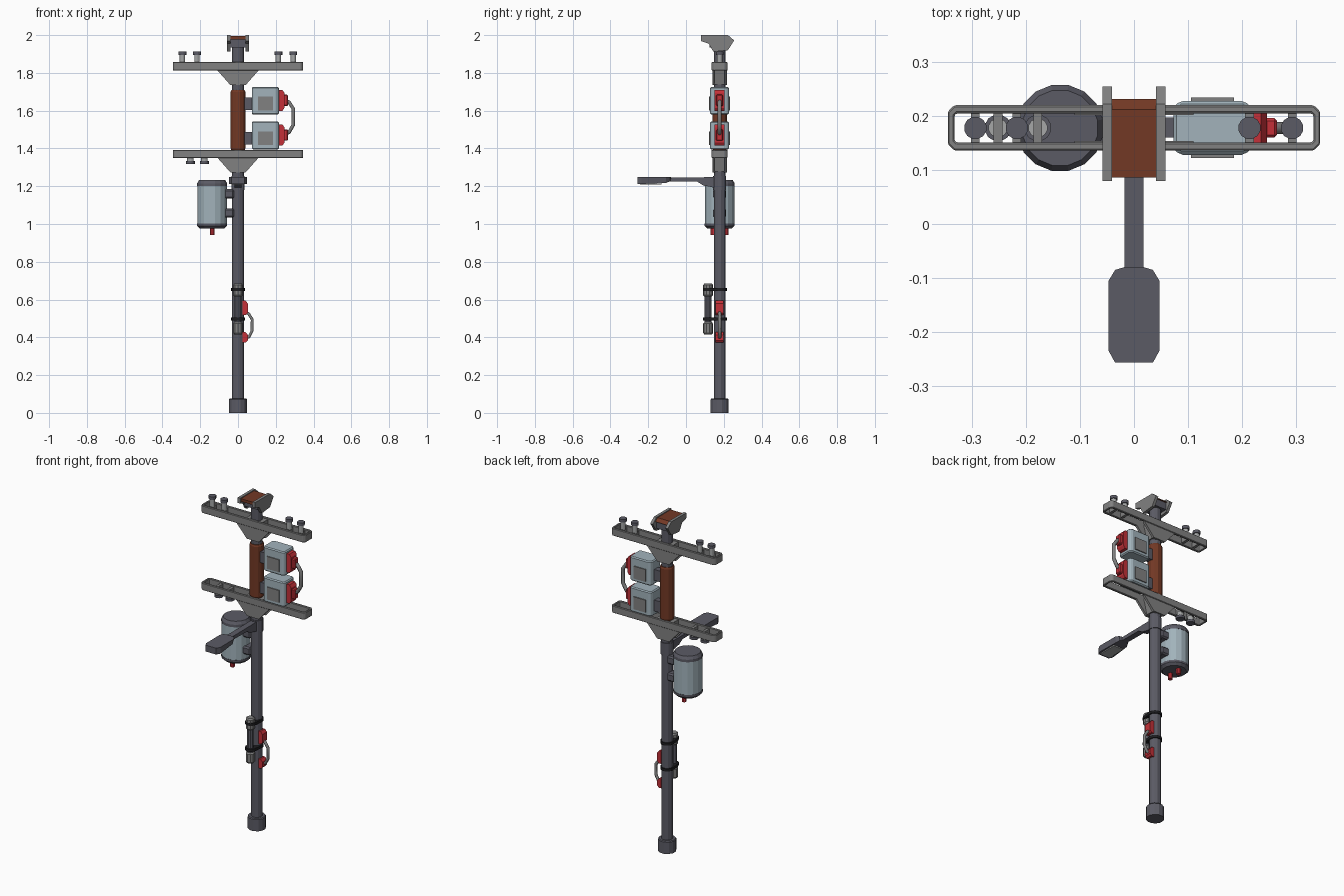
import bpy, bmesh, math
from mathutils import Vector, Matrix

cube = bpy.data.objects.get("Cube")
if cube:
    bpy.data.objects.remove(cube, do_unlink=True)


def material(name, r, g, b):
    m = bpy.data.materials.new(name)
    m.use_nodes = True
    m.diffuse_color = (r, g, b, 1)
    m.node_tree.nodes["Principled BSDF"].inputs["Base Color"].default_value = (r, g, b, 1)
    return m


SLATE = material("slate metal", 0.105, 0.105, 0.13)
GREY = material("mid grey", 0.22, 0.22, 0.22)
PALE = material("pale grey", 0.38, 0.39, 0.39)
BLUE = material("pale blue", 0.36, 0.45, 0.5)
RUST = material("rust brown", 0.17, 0.04, 0.018)
RED = material("red", 0.55, 0.03, 0.04)
BLACK = material("black", 0.012, 0.012, 0.014)

PY = 0.178  # pole axis in y


def finish(name, bm, mat, bevel=0):
    bmesh.ops.recalc_face_normals(bm, faces=bm.faces)
    me = bpy.data.meshes.new(name)
    bm.to_mesh(me)
    bm.free()
    me.materials.append(mat)
    ob = bpy.data.objects.new(name, me)
    bpy.context.collection.objects.link(ob)
    if bevel:
        mod = ob.modifiers.new("bevel", "BEVEL")
        mod.width = bevel
        mod.segments = 1
        mod.limit_method = "ANGLE"
    return ob


def box(name, x, y, z, mat, bevel=0):
    """Box from (low, high) pairs."""
    bm = bmesh.new()
    bmesh.ops.create_cube(bm, size=1)
    for v in bm.verts:
        v.co = Vector([sum(r) / 2 + c * (r[1] - r[0]) for c, r in zip(v.co, (x, y, z))])
    return finish(name, bm, mat, bevel)


def lathe(name, x, y, profile, mat, sides=12):
    """Closed turned solid from (radius, z) points, bottom to top."""
    bm = bmesh.new()
    rings = []
    for r, z in profile:
        angles = [(i + 0.5) * math.tau / sides for i in range(sides)]
        rings.append([bm.verts.new((x + r * math.cos(a), y + r * math.sin(a), z)) for a in angles])
    for a, b in zip(rings, rings[1:]):
        for i in range(sides):
            j = (i + 1) % sides
            bm.faces.new((a[i], a[j], b[j], b[i]))
    bm.faces.new(rings[0])
    bm.faces.new(rings[-1])
    return finish(name, bm, mat)


def rod(name, x, y, z0, z1, r, mat, sides=12):
    return lathe(name, x, y, [(r, z0), (r, z1)], mat, sides)


def prism(name, pts, axis, lo, hi, mat, bevel=0):
    """Outline extruded along an axis; outline uses the other two axes in order."""
    bm = bmesh.new()

    def place(p, h):
        c = list(p)
        c.insert("xyz".index(axis), h)
        return bm.verts.new(c)
    a = [place(p, lo) for p in pts]
    b = [place(p, hi) for p in pts]
    n = len(pts)
    bm.faces.new(a)
    bm.faces.new(b)
    for i in range(n):
        bm.faces.new((a[i], a[(i + 1) % n], b[(i + 1) % n], b[i]))
    return finish(name, bm, mat, bevel)


def tube(name, pts, r, mat):
    """Square-section bent bar through the points."""
    cu = bpy.data.curves.new(name, "CURVE")
    cu.dimensions = "3D"
    cu.bevel_depth = r
    cu.bevel_resolution = 1
    cu.use_fill_caps = True
    sp = cu.splines.new("POLY")
    sp.points.add(len(pts) - 1)
    for p, c in zip(sp.points, pts):
        p.co = (*c, 1)
    cu.materials.append(mat)
    ob = bpy.data.objects.new(name, cu)
    bpy.context.collection.objects.link(ob)
    return ob


# Pole, foot and sleeve
rod("pole", 0, PY, 0.03, 1.96, 0.032, SLATE)
lathe("pole_foot", 0, PY, [(0.05, 0), (0.05, 0.07), (0.046, 0.075)], SLATE)
lathe("rust_sleeve", 0, PY, [(0.036, 1.39), (0.04, 1.4), (0.04, 1.7), (0.036, 1.71)], RUST)
rod("lamp_collar", 0, PY, 1.18, 1.255, 0.036, SLATE)


# Crossarms: hollow frame, gusset plates and a clamp round the pole
def crossarm(label, z0, z1, z_low):
    def outline(hx, hy, c):
        return [(sx * (hx - dx), PY + sy * (hy - dy)) for sx, sy, order in
                ((1, 1, 0), (-1, 1, 1), (-1, -1, 0), (1, -1, 1))
                for dx, dy in (((0, c), (c, 0)) if not order else ((c, 0), (0, c)))]
    bm = bmesh.new()
    loops = [[bm.verts.new((*p, z)) for p in pts] for pts, z in (
        (outline(0.345, 0.042, 0.012), z0), (outline(0.345, 0.042, 0.012), z1),
        (outline(0.333, 0.027, 0.004), z1), (outline(0.333, 0.027, 0.004), z0))]
    for k in range(4):
        a, b = loops[k], loops[(k + 1) % 4]
        for i in range(8):
            j = (i + 1) % 8
            bm.faces.new((a[i], a[j], b[j], b[i]))
    finish(label + "_crossarm_frame", bm, GREY, 0.003)
    plate = [(-0.11, z0 + 0.002), (0.11, z0 + 0.002), (0.04, z_low), (-0.04, z_low)]
    for side, s in (("front", -1), ("back", 1)):
        y = sorted((PY + s * 0.038, PY + s * 0.024))
        prism(f"{label}_{side}_gusset", plate, "y", *y, GREY)
    prism(label + "_pole_clamp", [(-0.055, z1 - 0.006), (0.055, z1 - 0.006), (0.055, z0),
                                  (0.038, z_low + 0.004), (-0.038, z_low + 0.004), (-0.055, z0)],
          "y", PY - 0.034, PY + 0.034, GREY)


crossarm("upper", 1.812, 1.857, 1.735)
crossarm("lower", 1.35, 1.393, 1.273)

# Insulators above the upper arm and below the lower arm
for x in (-0.294, -0.217, 0.214, 0.293):
    box("insulator_crossbar", (x - 0.008, x + 0.008), (PY - 0.03, PY + 0.03), (1.82, 1.85), GREY)
    rod("insulator_stem", x, PY, 1.845, 1.896, 0.015, PALE)
    rod("insulator_cap", x, PY, 1.894, 1.912, 0.021, SLATE)
for x in (-0.252, -0.178):
    box("lower_insulator_bar", (x - 0.008, x + 0.008), (PY - 0.03, PY + 0.03), (1.355, 1.385), GREY)
    rod("lower_insulator_stem", x, PY, 1.33, 1.36, 0.018, PALE)
    rod("lower_insulator_cap", x, PY, 1.318, 1.333, 0.025, SLATE)

# Pole head: two cheek plates with a rust strip between
cheek = [(0.08, 2.0), (0.222, 2.0), (0.255, 1.972), (0.222, 1.92), (0.145, 1.912),
         (0.12, 1.955), (0.08, 1.968)]
for side, s in (("left", 1), ("right", -1)):
    prism(f"{side}_head_cheek", cheek, "x", *sorted((s * 0.041, s * 0.058)), GREY)
prism("head_rust_strip", [(0.086, 1.978), (0.086, 1.995), (0.212, 1.995), (0.232, 1.978)],
      "x", -0.042, 0.042, RUST)
box("head_core", (-0.042, 0.042), (0.125, 0.222), (1.935, 1.979), SLATE)

# Switch boxes with pole brackets, door panels and red sockets
for label, z0, z1 in (("upper", 1.58, 1.725), ("lower", 1.395, 1.543)):
    zm = (z0 + z1) / 2 - 0.015
    prism(label + "_switch_box", [(0.085, 0.128), (0.205, 0.128), (0.217, 0.14), (0.217, 0.216),
                                  (0.205, 0.228), (0.085, 0.228), (0.073, 0.216), (0.073, 0.14)],
          "z", z0, z1, BLUE, 0.006)
    box(label + "_box_bracket", (0.025, 0.08), (0.16, 0.197), (zm - 0.033, zm + 0.033), SLATE)
    for y in (0.126, 0.230):
        box(label + "_box_panel", (0.106, 0.185), (y - 0.004, y + 0.004), (zm - 0.037, zm + 0.037), GREY)
    zc = (z0 + z1) / 2 + 0.002
    prism(label + "_red_socket", [(0.212, zc - 0.056), (0.235, zc - 0.056), (0.246, zc - 0.04),
                                  (0.246, zc + 0.04), (0.235, zc + 0.056), (0.212, zc + 0.056)],
          "y", 0.151, 0.205, RED)
    box(label + "_red_plug", (0.24, 0.265), (0.16, 0.196), (zc - 0.03, zc + 0.03), RED, 0.005)
tube("box_cable", [(0.25, PY, 1.652), (0.27, PY, 1.645), (0.293, PY, 1.61), (0.293, PY, 1.525),
                   (0.27, PY, 1.485), (0.25, PY, 1.475)], 0.011, GREY)

# Transformer can with lids, terminals and brackets
TX = -0.137
rod("transformer_body", TX, PY, 0.995, 1.205, 0.079, BLUE, 16)
lathe("transformer_lid", TX, PY, [(0.081, 1.2), (0.081, 1.215), (0.071, 1.232)], SLATE, 16)
lathe("transformer_base", TX, PY, [(0.066, 0.976), (0.081, 0.99), (0.081, 1.003)], SLATE, 16)
for y in (PY - 0.035, PY + 0.035):
    rod("red_terminal", TX, y, 0.942, 0.98, 0.013, RED, 8)
for z in (1.058, 1.16):
    box("transformer_bracket", (-0.075, -0.02), (PY - 0.035, PY + 0.035), (z - 0.024, z + 0.024), SLATE, 0.008)

# Street lamp
prism("lamp_arm", [(0.16, 1.248), (-0.1, 1.246), (-0.1, 1.226), (0.06, 1.224), (0.09, 1.205),
                   (0.16, 1.19)], "x", -0.018, 0.018, SLATE)
head = prism("lamp_head", [(-0.035, -0.257), (0.035, -0.257), (0.047, -0.235), (0.047, -0.105),
                           (0.035, -0.085), (0.018, -0.08), (-0.018, -0.08), (-0.035, -0.085),
                           (-0.047, -0.105), (-0.047, -0.235)], "z", 1.212, 1.25, SLATE)
for v in head.data.vertices:  # underside rises towards the arm
    if v.co.z < 1.22 and v.co.y > -0.12:
        v.co.z += 0.016 * (v.co.y + 0.12) / 0.04
        v.co.x *= 0.8
box("lamp_lens", (-0.033, 0.033), (-0.243, -0.13), (1.209, 1.216), PALE)

# Strapped canister on the front of the pole
CY = 0.117
rod("canister_middle", 0, CY, 0.46, 0.64, 0.019, SLATE, 10)
for z0, z1 in ((0.415, 0.48), (0.615, 0.685)):
    lathe("canister_end", 0, CY, [(0.02, z0), (0.026, z0 + 0.008), (0.026, z1 - 0.008), (0.02, z1)], GREY, 10)
for z in (0.497, 0.652):
    arc = [(0.038 * math.cos(a), 0.038 * math.sin(a)) for a in (i * math.pi / 8 for i in range(9))]
    strap = [(x, PY + y) for x, y in arc] + [(-x * 0.85, CY + 0.008 - y * 0.9) for x, y in arc]
    prism("strap", strap, "z", z - 0.008, z + 0.008, BLACK)

# Red sockets and cable low on the pole
for z0, z1 in ((0.372, 0.428), (0.518, 0.594)):
    prism("pole_red_socket", [(0.025, z0), (0.042, z0), (0.052, z0 + 0.012), (0.052, z1 - 0.015),
                              (0.04, z1), (0.025, z1)], "y", PY - 0.021, PY + 0.021, RED)
tube("pole_cable", [(0.04, PY, 0.535), (0.056, PY, 0.525), (0.075, PY, 0.495), (0.075, PY, 0.435),
                    (0.058, PY, 0.402), (0.04, PY, 0.398)], 0.009, GREY)
